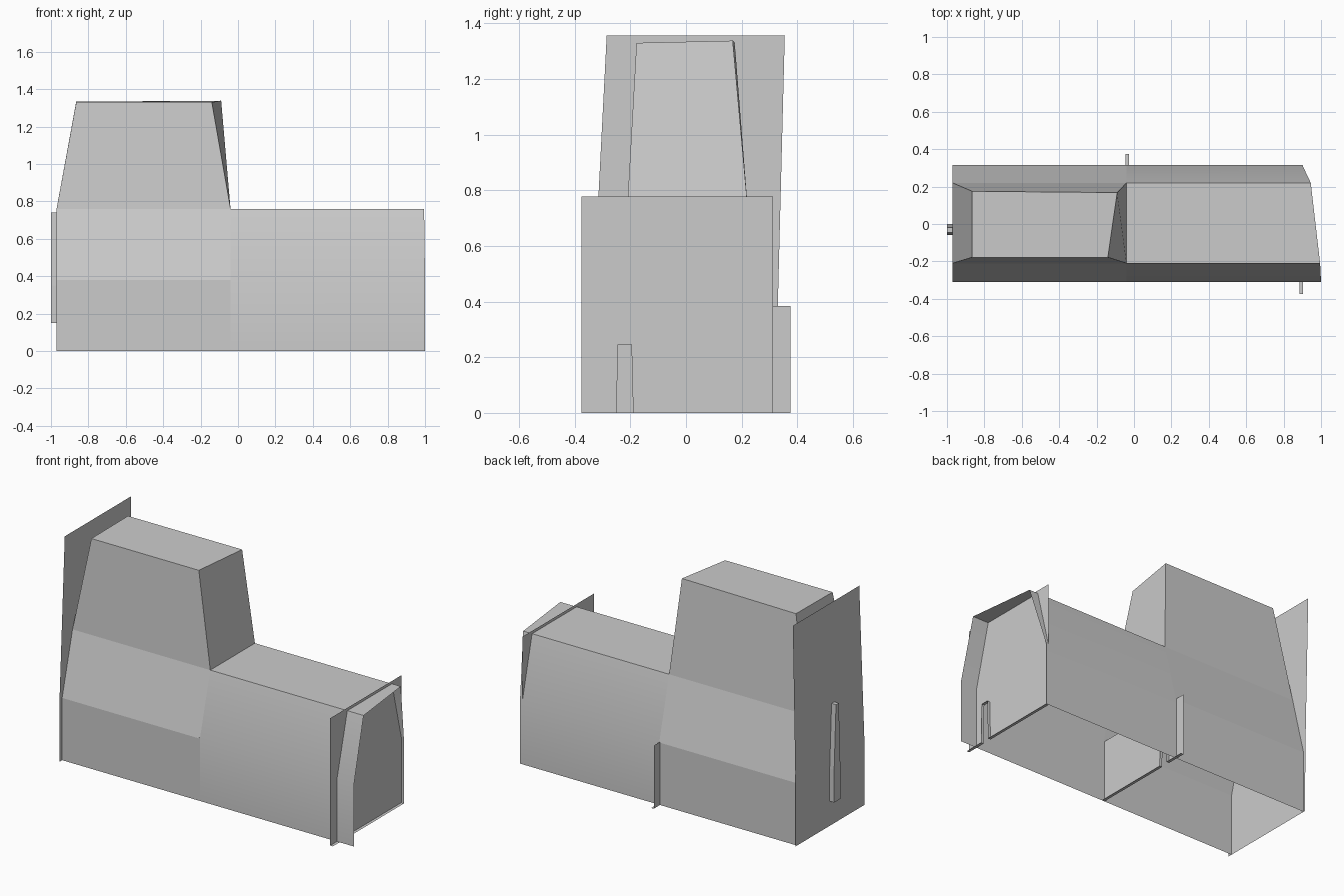
import bpy, math

if "Cube" in bpy.data.objects:
    bpy.data.objects.remove(bpy.data.objects["Cube"])


def make(name, verts, faces, smooth=False):
    me = bpy.data.meshes.new(name)
    me.from_pydata(verts, [], faces)
    me.update()
    ob = bpy.data.objects.new(name, me)
    bpy.context.collection.objects.link(ob)
    if smooth:
        bpy.ops.object.select_all(action='DESELECT')
        ob.select_set(True)
        bpy.context.view_layer.objects.active = ob
        bpy.ops.object.shade_smooth_by_angle(angle=math.radians(30))
    return ob


def loft(name, sections, smooth=False):
    """Open sheet joining equal-length point rows."""
    n = len(sections[0])
    verts = [p for s in sections for p in s]
    faces = [(r * n + i, (r + 1) * n + i, (r + 1) * n + i + 1, r * n + i + 1)
             for r in range(len(sections) - 1) for i in range(n - 1)]
    return make(name, verts, faces, smooth)


# Cross-section of the body, open below
PROFILE = [(-.31, 0), (-.31, .38), (-.21, .76), (.22, .76), (.315, .38), (.315, 0)]


def section(xs):
    return [(x, y, z) for x, (y, z) in zip(xs, PROFILE)]


# Long hood: open at the bottom and at its slanted end
loft("hood_shell", [section([-.04] * 6),
                    section([.4] * 6),
                    section([1, 1, .995, .945, .90, .90])], True)

# Lower side walls beneath the cabin
for name, part in (("cabin_lower_front", PROFILE[:3]), ("cabin_lower_back", PROFILE[3:])):
    loft(name, [[(x, y, z) for y, z in part] for x in (-.97, -.04)])

# Tapered upper cabin, open underneath
base = [(-.97, -.21, .76), (-.04, -.21, .76), (-.04, .22, .76), (-.97, .22, .76)]
roof = [(-.865, -.178, 1.33), (-.14, -.178, 1.33), (-.09, .168, 1.338), (-.865, .175, 1.333)]
make("cabin_upper", base + roof,
     [(i, (i + 1) % 4, (i + 1) % 4 + 4, i + 4) for i in range(4)] + [(4, 5, 6, 7)])


# Cross panels: thin sheets with a slot cut from below and a narrow bottom rim
def slotted_panel(name, x, y0, y1, top, slot):
    a, b = slot - .03, slot + .03
    outline = [(y0, 0), (a, 0), (a + .006, .245), (b - .006, .245), (b, 0), (y1, 0)]
    verts = [(x, y, z) for y, z in outline]
    verts += [(x, y, top) for y in (y0, a + .006, b - .006, y1)]
    verts += [(x + .018, y, z) for y, z in outline]
    faces = [(0, 1, 2, 7, 6), (2, 3, 8, 7), (3, 4, 5, 9, 8)]
    faces += [(i, i + 1, i + 11, i + 10) for i in range(5)]
    make(name, verts, faces)


slotted_panel("hood_panel", .885, -.375, .312, .777, -.22)
slotted_panel("middle_panel", -.045, -.31, .375, .385, .22)

# Tall end panel behind the cabin
END = [(-.335, 0), (.328, 0), (.33, .385), (.355, 1.356), (-.285, 1.356), (-.335, .385)]
make("end_panel", [(-.97, y, z) for y, z in END], [tuple(range(6))])

# Upright bar on the end panel, tapering towards its top
bar = [(-.06, .15), (0, .15), (0, .35), (-.018, .74), (-.045, .74), (-.06, .35)]
make("end_bar", [(x, y, z) for x in (-1, -.97) for y, z in bar],
     [(5, 4, 3, 2, 1, 0)] + [(i, (i + 1) % 6, (i + 1) % 6 + 6, i + 6) for i in range(6)])
